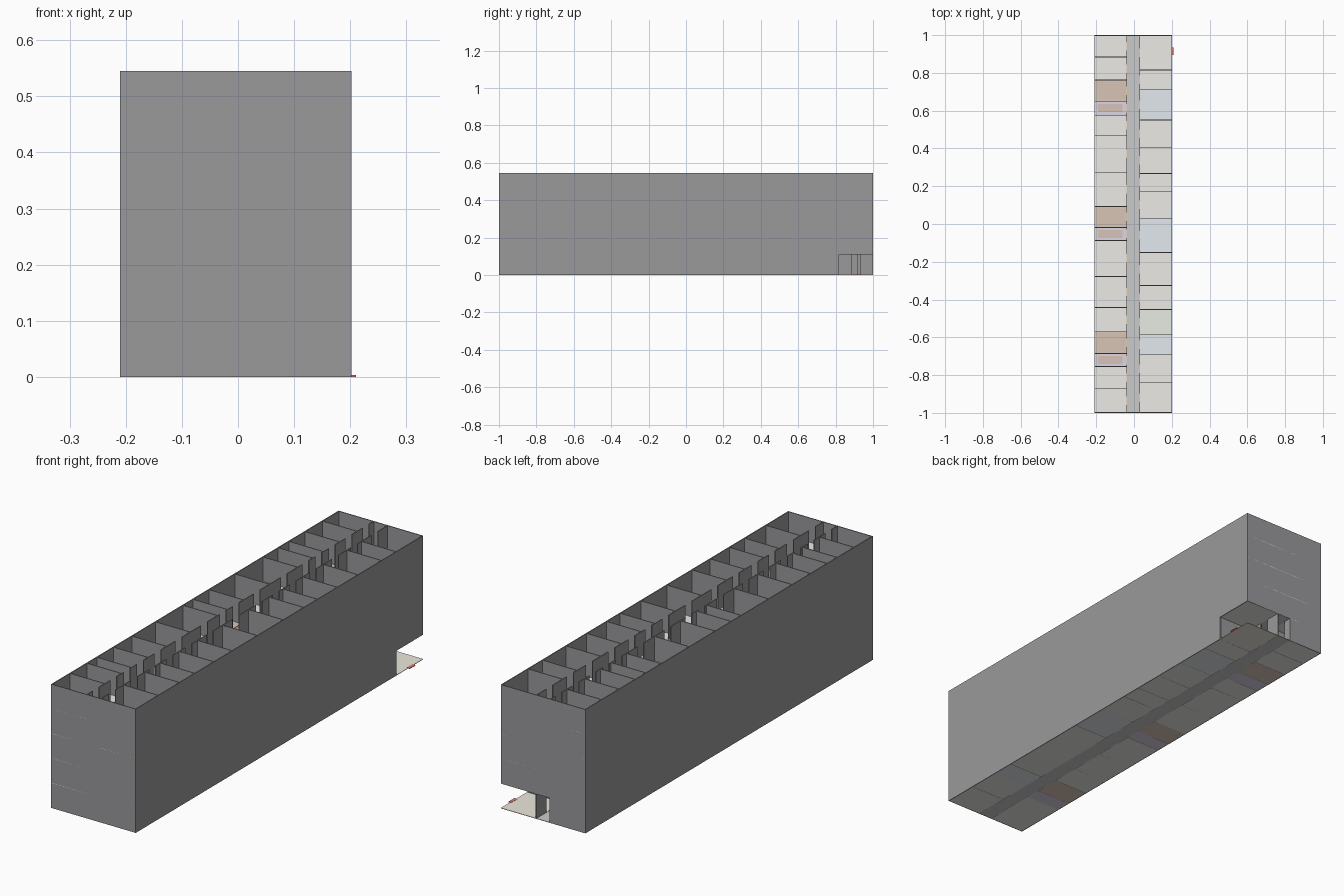
import bpy, bmesh
from mathutils import Matrix, Vector

if "Cube" in bpy.data.objects:
    bpy.data.objects.remove(bpy.data.objects["Cube"])

X0, X1, Y0, Y1 = -0.21, 0.202, -1.0, 1.0      # outer footprint
CL, CR = -0.038, 0.03                         # corridor wall positions
LEVELS, H = 5, 0.109
TOP = LEVELS * H
T = 0.004                                     # wall thickness
F = 0.002                                     # floor thickness
DOOR = 0.045


def make(name, boxes, color=None):
    """One object from a list of (x0, x1, y0, y1, z0, z1) boxes."""
    bm = bmesh.new()
    for x0, x1, y0, y1, z0, z1 in boxes:
        m = Matrix.Translation(Vector((x0 + x1, y0 + y1, z0 + z1)) / 2)
        m = m @ Matrix.Diagonal((x1 - x0, y1 - y0, z1 - z0, 1))
        bmesh.ops.create_cube(bm, size=1, matrix=m)
    me = bpy.data.meshes.new(name)
    bm.to_mesh(me)
    bm.free()
    ob = bpy.data.objects.new(name, me)
    bpy.context.collection.objects.link(ob)
    if color:
        mat = bpy.data.materials.new(name)
        mat.diffuse_color = (*color, 1)
        mat.use_nodes = True
        mat.node_tree.nodes["Principled BSDF"].inputs["Base Color"].default_value = mat.diffuse_color
        me.materials.append(mat)


# Room boundaries along y, and the special room at each index
left = [1, .884, .762, .65, .576, .47, .274, .093, -.018, -.087, -.278,
        -.442, -.57, -.686, -.755, -.872, -1]
right = [1, .815, .714, .55, .406, .268, .173, .03, -.151, -.326, -.453,
         -.586, -.692, -.84, -1]
left_kind = {2: "stair", 7: "stair", 12: "stair", 3: "lift", 8: "lift", 13: "lift"}
right_kind = {2: "bath", 7: "bath", 11: "bath", 10: "kitchen"}
LOBBY = right[1]

# Outer walls, with the ground-floor corner left open
make("outer_walls", [
    (X0, X0 + T, Y0, Y1, 0, TOP),
    (X0, X1, Y0, Y0 + T, 0, TOP),
    (X1 - T, X1, Y0, Y1, H, TOP),
    (X1 - T, X1, Y0, LOBBY, 0, H),
    (X0, X1, Y1 - T, Y1, H, TOP),
    (X0, CL, Y1 - T, Y1, 0, H)], (.32, .32, .33))

floors = {k: [] for k in ("room", "stair", "lift", "bath", "kitchen", "lobby")}
partitions, corridor_walls, strips_l, strips_r, cars, flights = [], [], [], [], [], []

for ys, kinds, xa, xb, xw, strips in (
        (left, left_kind, X0 + T, CL, CL, strips_l),
        (right, right_kind, CR, X1 - T, CR, strips_r)):
    # Cross walls between rooms
    for y in ys[1:-1]:
        partitions.append((xa, xb, y - T / 2, y + T / 2, 0, TOP))
    for i, (hi, lo) in enumerate(zip(ys, ys[1:])):
        # Corridor wall on both sides of a full-height door gap
        c = (hi + lo) / 2
        d0, d1 = c - DOOR / 2, c + DOOR / 2
        for a, b in ((lo, d0), (d1, hi)):
            corridor_walls.append((xw - T / 2, xw + T / 2, a, b, 0, TOP))
        for n in range(LEVELS):
            z = n * H
            kind = kinds.get(i, "room")
            if n == 0 and ys is right and i == 0:
                kind = "lobby"
            # The lobby floor reaches the outer face
            fx = X1 if kind == "lobby" else xb
            floors[kind].append((xa, fx, lo, hi, z, z + F))
            strips.append((xw - T / 2, xw + T / 2, d0, d1, z, z + F * 1.5))
            if kind == "lift":
                cars.append((-.19, -.06, c - .021, c + .021, z + F, z + 2 * F))
            if kind == "stair":
                flights.append((-.196, -.045, lo + .01, hi - .01, z + F, z + 2 * F))

make("cross_walls", partitions, (.32, .32, .33))
make("corridor_walls", corridor_walls, (.32, .32, .33))

# Floors by room type
colors = {"room": (.84, .83, .80), "stair": (.72, .58, .48), "lift": (.70, .68, .78),
          "bath": (.76, .82, .85), "kitchen": (.81, .84, .76), "lobby": (.84, .82, .72)}
for k, boxes in floors.items():
    make(k + "_floors", boxes, colors[k])
make("corridor_floors", [(CL, CR, Y0 + T, Y1, n * H, n * H + F)
                         for n in range(LEVELS)], (.64, .65, .66))

# Door strips, lift cars, stair landings and entrance marker
make("left_door_strips", strips_l, (.85, .62, .35))
make("right_door_strips", strips_r, (.85, .85, .85))
make("lift_cars", cars, (.68, .55, .48))
make("stair_landings", flights, (.69, .56, .46))
make("entrance_marker", [(X1 - .006, .21, .895, .935, 0, .003)], (.8, .2, .2))
